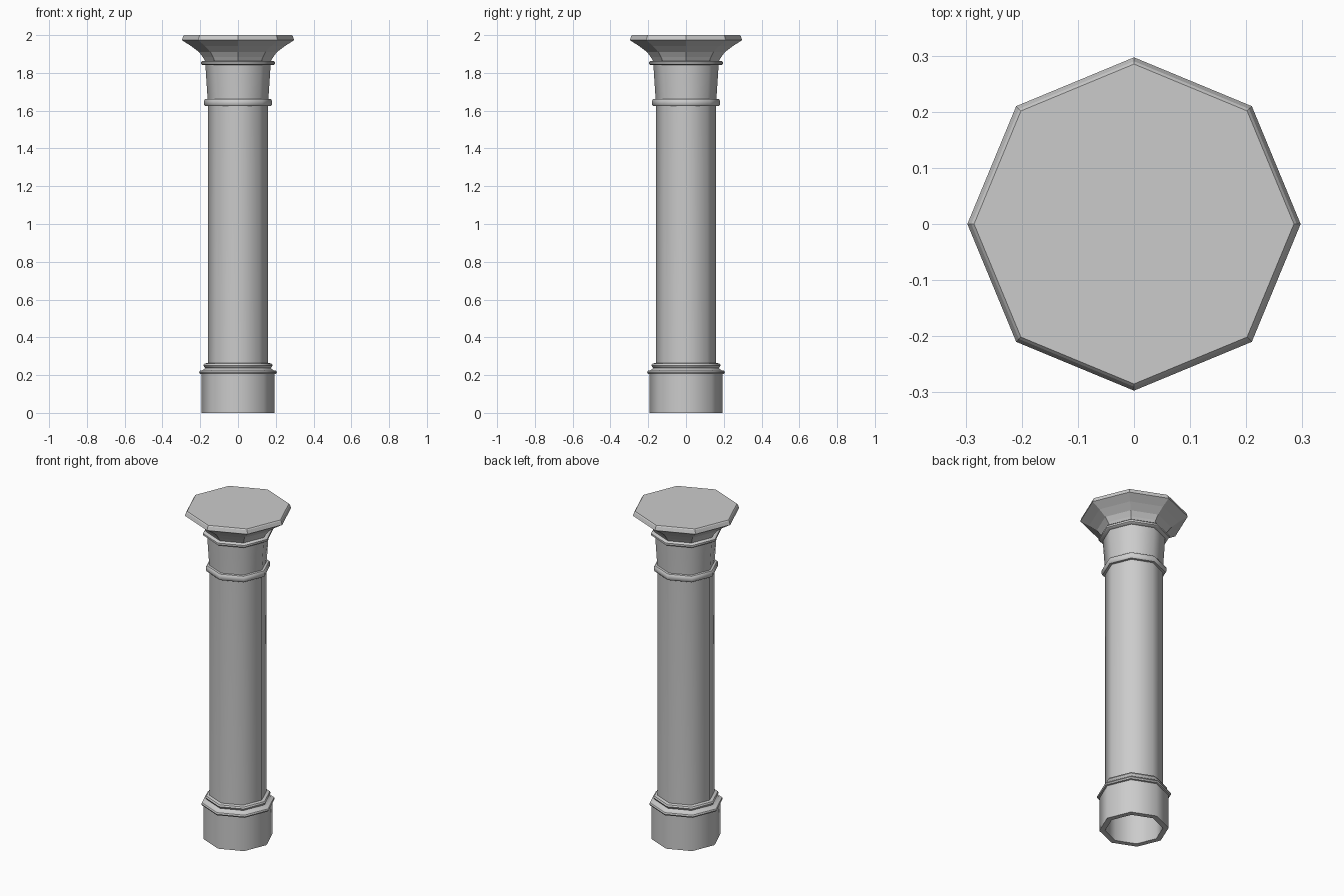
import bpy, bmesh
from math import cos, sin, pi, radians

if "Cube" in bpy.data.objects:
    bpy.data.objects.remove(bpy.data.objects["Cube"])

SIDES = 8  # corners lie on the x and y axes


def lathe(name, profile, cap_top=False, closed=False, smooth=True):
    """Spin (radius, height) points into an eight-sided part."""
    bm = bmesh.new()
    rings = [[bm.verts.new((r * cos(2 * pi * i / SIDES), r * sin(2 * pi * i / SIDES), z))
              for i in range(SIDES)] for r, z in profile]
    pairs = list(zip(rings, rings[1:]))
    if closed:
        pairs.append((rings[-1], rings[0]))
    for a, b in pairs:
        for i in range(SIDES):
            j = (i + 1) % SIDES
            bm.faces.new((a[i], a[j], b[j], b[i]))
    if cap_top:
        bm.faces.new(rings[-1])
    mesh = bpy.data.meshes.new(name)
    bm.to_mesh(mesh)
    bm.free()
    obj = bpy.data.objects.new(name, mesh)
    bpy.context.collection.objects.link(obj)
    if smooth:
        bpy.ops.object.select_all(action='DESELECT')
        obj.select_set(True)
        bpy.context.view_layer.objects.active = obj
        bpy.ops.object.shade_smooth_by_angle(angle=radians(46))
    return obj


# Hollow shaft, open at the bottom, with a slightly flared neck
lathe("shaft", [(0.16, 0), (0.16, 1.64), (0.162, 1.68), (0.168, 1.77), (0.173, 1.85)])

# Base block with stepped moulding on top
lathe("base", [(0.16, 0), (0.192, 0), (0.192, 0.205), (0.202, 0.207), (0.206, 0.215),
               (0.202, 0.223), (0.187, 0.226), (0.173, 0.238), (0.179, 0.243),
               (0.183, 0.252), (0.178, 0.261), (0.16, 0.265)])

# Rounded collar under the neck
lathe("neck_ring", [(0.158, 1.624), (0.174, 1.625), (0.18, 1.633), (0.18, 1.652),
                    (0.174, 1.661), (0.158, 1.663)], closed=True)

# Thin collar under the capital
lathe("capital_ring", [(0.16, 1.841), (0.188, 1.841), (0.195, 1.847), (0.195, 1.858),
                       (0.188, 1.864), (0.16, 1.864)], closed=True)

# Flared capital with a bevelled slab edge
lathe("capital", [(0.172, 1.86), (0.186, 1.883), (0.206, 1.91), (0.248, 1.942),
                  (0.297, 1.973), (0.29, 1.994), (0.285, 2.0)], cap_top=True, smooth=False)
